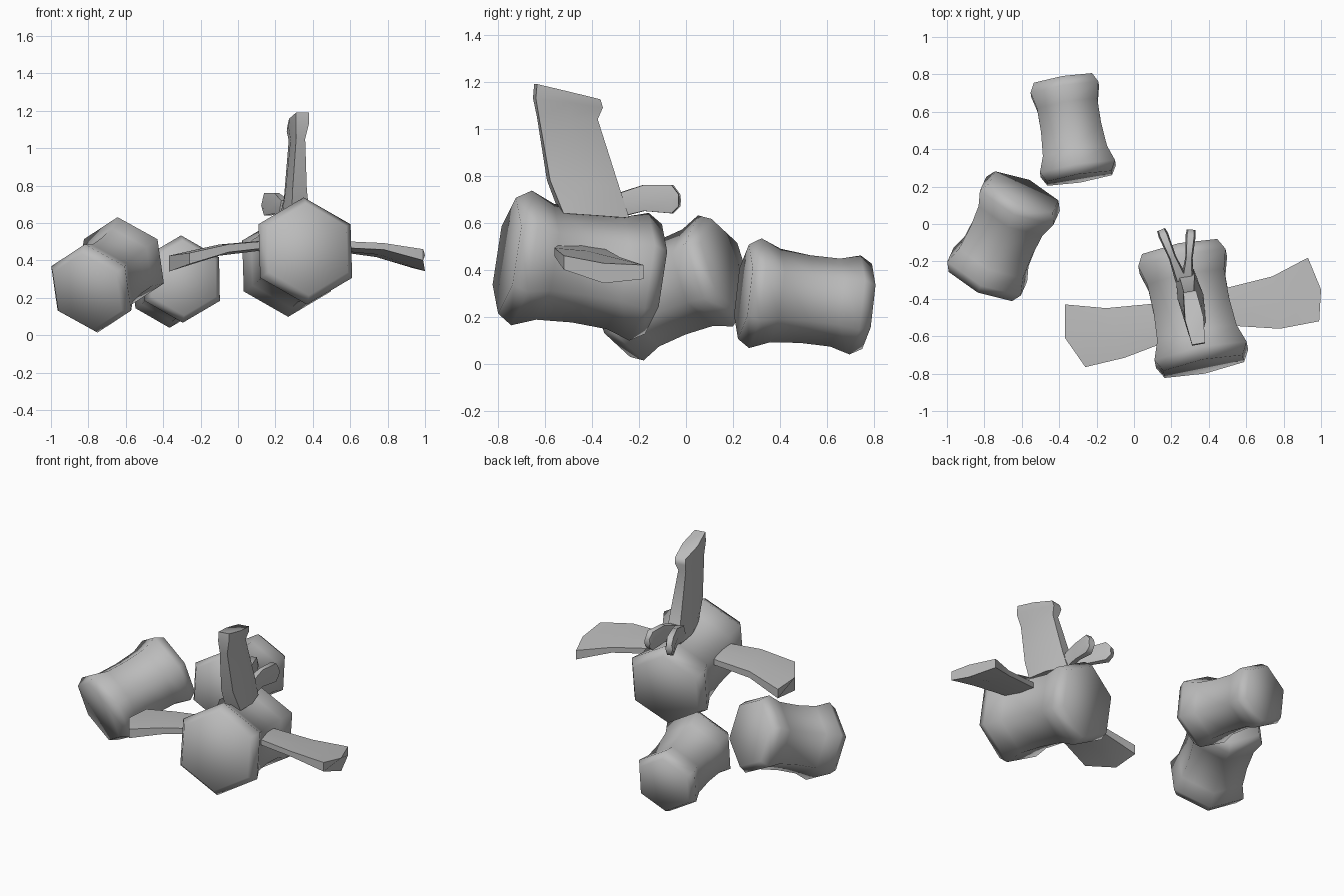
import bpy, math
from mathutils import Vector

cube = bpy.data.objects.get("Cube")
if cube:
    bpy.data.objects.remove(cube, do_unlink=True)

grey = bpy.data.materials.new("plain_grey")
grey.use_nodes = True
COLOUR = (0.5, 0.5, 0.5, 1)
grey.diffuse_color = COLOUR
grey.node_tree.nodes["Principled BSDF"].inputs["Base Color"].default_value = COLOUR


def skin(name, rings):
    """Join equal rings of points into a closed, smooth skin."""
    n = len(rings[0])
    faces = [list(range(n))[::-1], [(len(rings) - 1) * n + i for i in range(n)]]
    for r in range(len(rings) - 1):
        for i in range(n):
            j = (i + 1) % n
            faces.append([r * n + i, r * n + j, (r + 1) * n + j, (r + 1) * n + i])
    mesh = bpy.data.meshes.new(name)
    mesh.from_pydata([p for ring in rings for p in ring], [], faces)
    obj = bpy.data.objects.new(name, mesh)
    bpy.context.collection.objects.link(obj)
    mesh.materials.append(grey)
    bpy.context.view_layer.objects.active = obj
    obj.select_set(True)
    bpy.ops.object.mode_set(mode='EDIT')
    bpy.ops.mesh.select_all(action='SELECT')
    bpy.ops.mesh.normals_make_consistent(inside=False)
    bpy.ops.object.mode_set(mode='OBJECT')
    bpy.ops.object.shade_smooth_by_angle(angle=math.radians(65))
    obj.select_set(False)


def spool(name, front, back, r_front, r_back):
    """Six-sided drum with flared rims and a narrow waist."""
    a, b = Vector(front), Vector(back)
    length = (b - a).length
    axis = (b - a).normalized()
    side = axis.cross(Vector((0, 0, 1))).normalized()
    up = side.cross(axis)
    rim = 0.22 * r_front
    stations = [(-rim, 0.86), (0, 1), (0.2 * length, 0.87), (0.5 * length, 0.84),
                (0.8 * length, 0.87), (length, 1), (length + rim, 0.86)]
    rings = []
    for d, k in stations:
        t = min(max(d / length, 0), 1)
        r = k * (r_front + (r_back - r_front) * t)
        rings.append([a + axis * d + r * (up * math.cos(i * math.tau / 6)
                      + side * math.sin(i * math.tau / 6)) for i in range(6)])
    skin(name, rings)


def blade(name, sections, across, bulge=(0, 0, 0)):
    """Loft thin sections given as (edge, opposite edge, thickness)."""
    across = Vector(across).normalized()
    rings = []
    for n, (e, f, t) in enumerate(sections):
        e, f = Vector(e), Vector(f)
        m = (e + f) / 2
        if n == len(sections) - 1:
            m += Vector(bulge)
        w = across * t
        rings.append([e + w * .35, m + w * .5, f + w * .35,
                      f - w * .35, m - w * .5, e - w * .35])
    skin(name, rings)


# Three drums
spool("front_body", (.36, -.70, .45), (.26, -.20, .37), .29, .275)
spool("middle_body", (-.785, -.255, .25), (-.61, .125, .395), .25, .25)
spool("rear_body", (-.30, .295, .30), (-.37, .72, .25), .235, .212)

# Side fins of the front body
blade("left_fin", [
    ((.46, -.54, .49), (.42, -.36, .48), .05),
    ((.78, -.56, .475), (.74, -.28, .435), .05),
    ((.99, -.52, .43), (.93, -.18, .39), .085)], (0, 0, 1), (.04, 0, -.025))
blade("right_fin", [
    ((.20, -.62, .49), (.17, -.42, .48), .05),
    ((-.05, -.715, .465), (-.15, -.45, .445), .06),
    ((-.26, -.765, .41), (-.37, -.43, .385), .085)], (0, 0, 1), (-.055, -.01, -.015))

# Upright fin
blade("top_fin", [
    ((.335, -.53, .64), (.27, -.25, .62), .14),
    ((.33, -.585, .78), (.285, -.29, .75), .11),
    ((.335, -.63, 1.05), (.295, -.38, 1.04), .07),
    ((.345, -.645, 1.13), (.295, -.36, 1.09), .10),
    ((.345, -.64, 1.19), (.30, -.37, 1.125), .10)], (1, .18, 0))

# Two small paddles behind the upright fin
for label, root_x, tip_x in (("left", .285, .305), ("right", .255, .145)):
    stations = [(-.30, .62, .72, .07), (-.18, .65, .76, .04),
                (-.06, .64, .76, .055), (-.03, .67, .72, .045)]
    parts = []
    for y, low, high, t in stations:
        x = root_x + (tip_x - root_x) * (y + .30) / .27
        parts.append(((x, y, low), (x, y, high), t))
    blade(label + "_paddle", parts, (.27, root_x - tip_x, 0))
